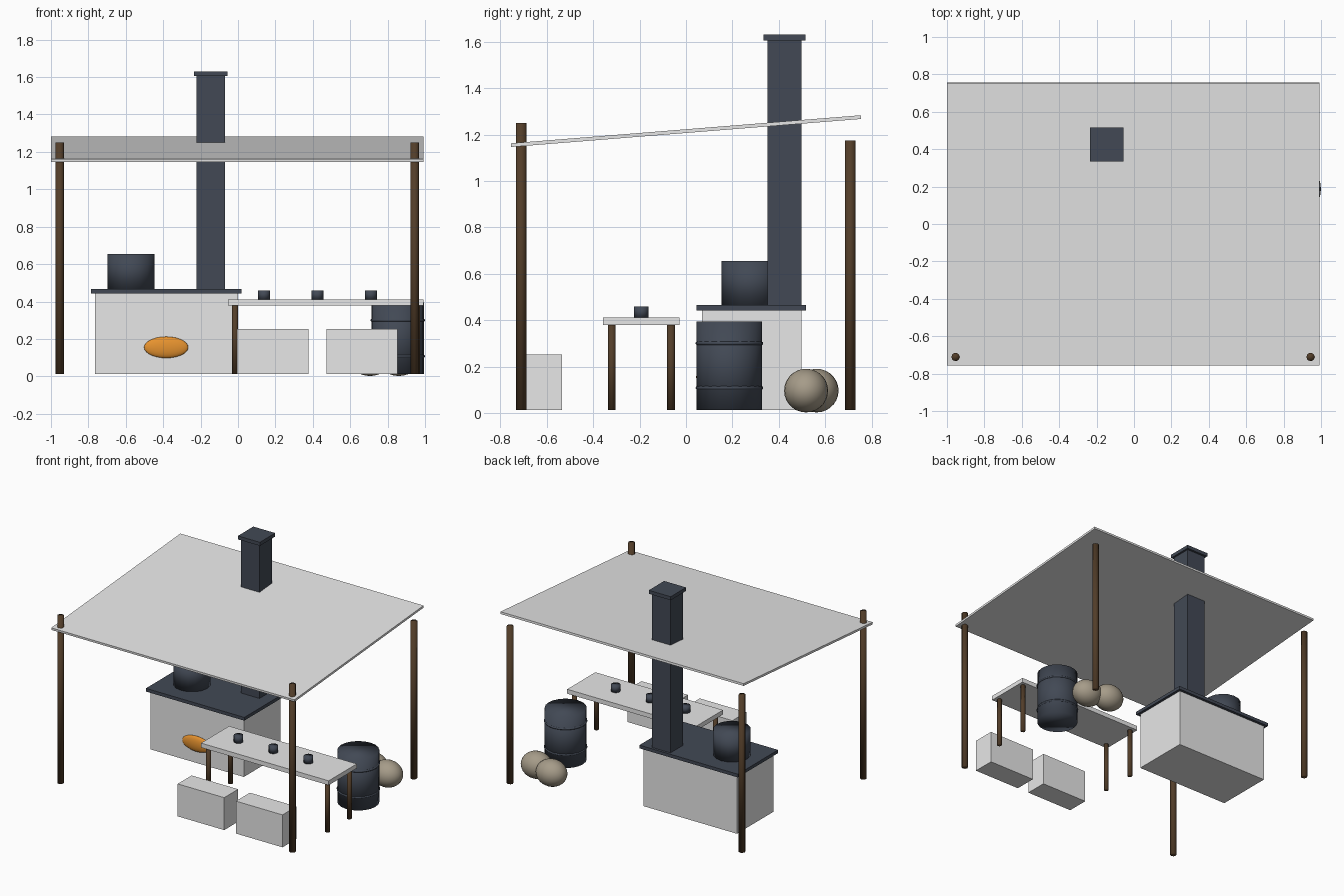
import bpy, math

if "Cube" in bpy.data.objects:
    bpy.data.objects.remove(bpy.data.objects["Cube"])


def material(name, rgb):
    m = bpy.data.materials.new(name)
    m.diffuse_color = (*rgb, 1)
    m.use_nodes = True
    m.node_tree.nodes["Principled BSDF"].inputs["Base Color"].default_value = m.diffuse_color
    return m


GREY = material("pale_grey", (0.8, 0.8, 0.8))
IRON = material("dark_iron", (0.054, 0.066, 0.09))
WOOD = material("dark_wood", (0.085, 0.047, 0.022))
FIRE = material("fire_orange", (0.85, 0.31, 0.03))
SACK = material("sack_cloth", (0.38, 0.33, 0.25))


def finish(name, mat, smooth=False):
    o = bpy.context.object
    o.name = name
    o.data.materials.append(mat)
    if smooth:
        bpy.ops.object.shade_smooth()
    return o


def box(name, mat, x, y, z):
    """Box from (min, max) ranges."""
    r = (x, y, z)
    bpy.ops.mesh.primitive_cube_add(size=1, location=[(a + b) / 2 for a, b in r])
    bpy.context.object.scale = [b - a for a, b in r]
    return finish(name, mat)


def cylinder(name, mat, x, y, z0, z1, radius, sides=16):
    bpy.ops.mesh.primitive_cylinder_add(vertices=sides, radius=radius, depth=z1 - z0,
                                        location=(x, y, (z0 + z1) / 2))
    return finish(name, mat, True)


def ellipsoid(name, mat, loc, radii):
    bpy.ops.mesh.primitive_uv_sphere_add(segments=24, ring_count=14, radius=1, location=loc)
    bpy.context.object.scale = radii
    return finish(name, mat, True)


FLOOR = 0.012

# Sloping roof on four posts
roof = box("roof", GREY, (-1.0, 0.991), (-0.757, 0.757), (1.207, 1.223))
roof.rotation_euler.x = math.atan2(0.121, 1.51)
for side, x in (("left", -0.954), ("right", 0.944)):
    cylinder(f"front_post_{side}", WOOD, x, -0.711, FLOOR, 1.25, 0.023, 8)
    cylinder(f"back_post_{side}", WOOD, x, 0.708, FLOOR, 1.175, 0.023, 8)

# Stove with hot plate, chimney, fire and pot
box("stove_base", GREY, (-0.765, 0.0), (0.068, 0.497), (FLOOR, 0.442))
box("stove_plate", IRON, (-0.786, 0.019), (0.046, 0.517), (0.442, 0.466))
box("chimney", IRON, (-0.222, -0.07), (0.351, 0.499), (0.46, 1.605))
box("chimney_cap", IRON, (-0.235, -0.056), (0.335, 0.515), (1.605, 1.631))
ellipsoid("fire_glow", FIRE, (-0.384, 0.066, 0.155), (0.118, 0.022, 0.057))
cylinder("cooking_pot", IRON, -0.573, 0.28, 0.466, 0.655, 0.126)

# Table with legs and three cups
box("table_top", GREY, (-0.053, 0.992), (-0.357, -0.028), (0.378, 0.411))
for i, x in enumerate((-0.016, 0.957)):
    for j, y in enumerate((-0.32, -0.064)):
        cylinder(f"table_leg_{i}{j}", WOOD, x, y, FLOOR, 0.38, 0.017, 8)
for i, x in enumerate((0.139, 0.425, 0.711)):
    cylinder(f"cup_{i}", IRON, x, -0.193, 0.411, 0.459, 0.032, 12)

# Block seats
for i, x in enumerate((-0.005, 0.472)):
    box(f"block_seat_{i}", GREY, (x, x + 0.381), (-0.698, -0.535), (FLOOR, 0.252))

# Barrel with two hoops
cylinder("barrel", IRON, 0.854, 0.187, FLOOR, 0.395, 0.141, 20)
for i, z in enumerate((0.108, 0.3)):
    bpy.ops.mesh.primitive_torus_add(major_segments=24, minor_segments=8, major_radius=0.138,
                                     minor_radius=0.008, location=(0.854, 0.187, z))
    finish(f"barrel_hoop_{i}", IRON, True)

# Sacks behind the barrel
for i, (x, y) in enumerate(((0.86, 0.518), (0.706, 0.563))):
    ellipsoid(f"sack_{i}", SACK, (x, y, 0.096), (0.112, 0.095, 0.094))
